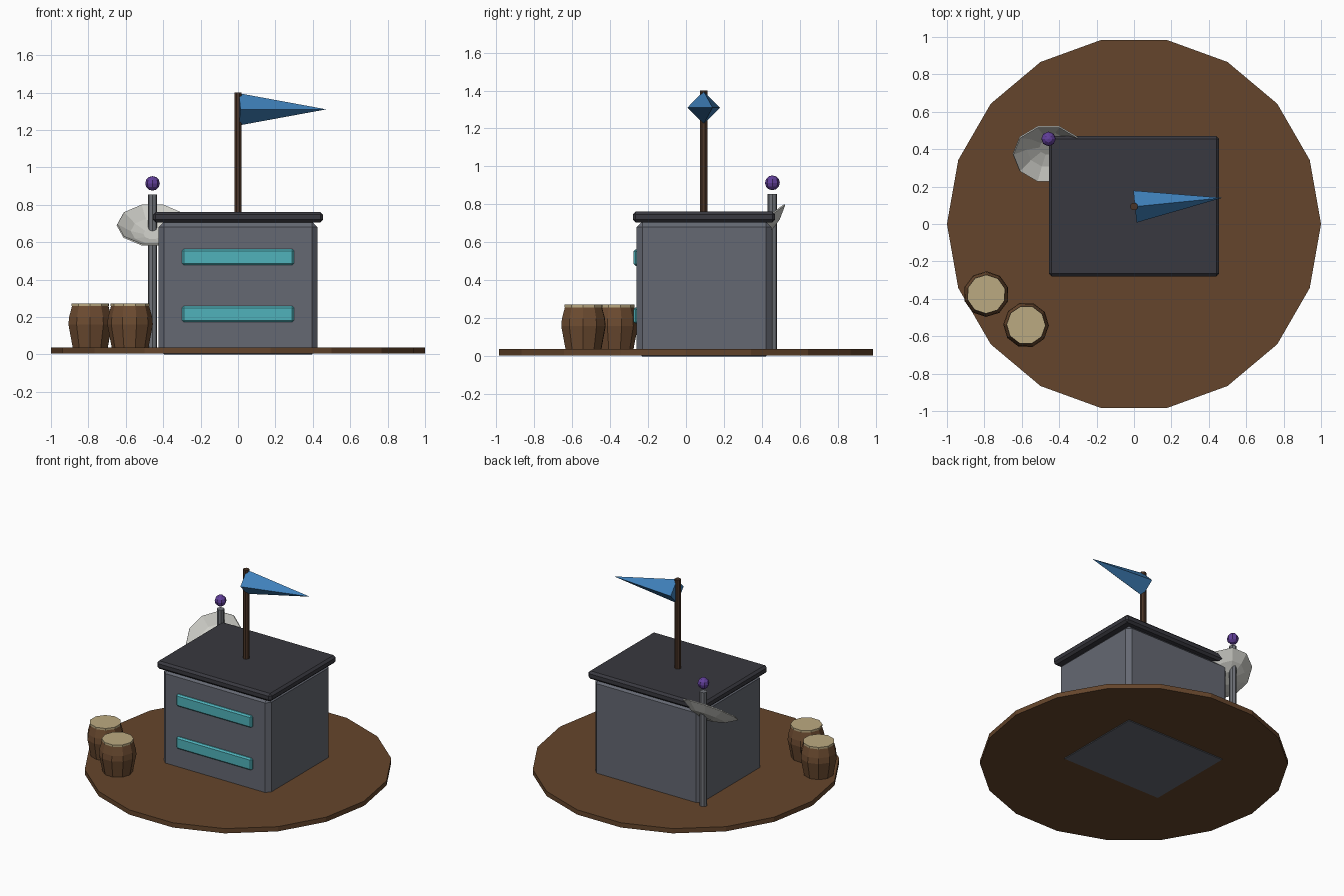
import bpy, bmesh, math
from mathutils import Matrix

if "Cube" in bpy.data.objects:
    bpy.data.objects.remove(bpy.data.objects["Cube"])


def mat(name, r, g, b):
    m = bpy.data.materials.new(name)
    m.diffuse_color = (r, g, b, 1)
    m.use_nodes = True
    m.node_tree.nodes["Principled BSDF"].inputs["Base Color"].default_value = m.diffuse_color
    return m


EARTH = mat("earth", 0.13, 0.06, 0.025)
WALL = mat("wall_grey", 0.13, 0.14, 0.17)
ROOF = mat("roof_dark", 0.04, 0.04, 0.05)
TEAL = mat("teal", 0.08, 0.45, 0.5)
WOOD = mat("dark_wood", 0.07, 0.035, 0.02)
BLUE = mat("flag_blue", 0.05, 0.22, 0.5)
STEEL = mat("steel", 0.16, 0.17, 0.19)
DISH = mat("dish_white", 0.62, 0.62, 0.58)
PURPLE = mat("purple", 0.12, 0.05, 0.32)
BARREL = mat("barrel_wood", 0.15, 0.07, 0.03)
LID = mat("lid_tan", 0.5, 0.4, 0.22)


def add(name, bm, material, matrix=Matrix()):
    bmesh.ops.recalc_face_normals(bm, faces=bm.faces)
    me = bpy.data.meshes.new(name)
    bm.to_mesh(me)
    bm.free()
    me.transform(matrix)
    me.materials.append(material)
    ob = bpy.data.objects.new(name, me)
    bpy.context.collection.objects.link(ob)
    return ob


def box(name, lo, hi, material, bevel):
    bm = bmesh.new()
    bmesh.ops.create_cube(bm, size=1)
    for v in bm.verts:
        v.co = [(a + b) / 2 + c * (b - a) for a, b, c in zip(lo, hi, v.co)]
    ob = add(name, bm, material)
    mod = ob.modifiers.new("bevel", "BEVEL")
    mod.width, mod.segments = bevel, 1
    return ob


def lathe(name, profile, sides, material, matrix=Matrix(), caps=True):
    """Stack rings of (radius, height), optionally closing both ends."""
    bm = bmesh.new()
    rings = [[bm.verts.new((r * math.cos(math.tau * i / sides),
                            r * math.sin(math.tau * i / sides), z))
              for i in range(sides)] for r, z in profile]
    for a, b in zip(rings, rings[1:]):
        for i in range(sides):
            j = (i + 1) % sides
            bm.faces.new((a[i], a[j], b[j], b[i]))
    bm.faces.new(rings[0])
    if caps:
        bm.faces.new(rings[-1])
    return add(name, bm, material, matrix)


move = Matrix.Translation

# Ground disc
lathe("ground_disc", [(1, 0.004), (1, 0.038)], 18, EARTH)

# Building with overhanging roof slab and front light strips
box("building_body", (-0.425, -0.26, 0), (0.425, 0.45, 0.71), WALL, 0.03)
box("roof_slab", (-0.455, -0.28, 0.705), (0.455, 0.47, 0.762), ROOF, 0.015)
for label, z in (("lower", 0.215), ("upper", 0.52)):
    box(label + "_window", (-0.3, -0.277, z - 0.043), (0.3, -0.24, z + 0.043), TEAL, 0.01)

# Flagpole and four-sided pennant
lathe("flagpole", [(0.021, 0.72), (0.021, 1.4)], 8, WOOD,
      move((0, 0.093, 0)) @ Matrix.Rotation(math.pi / 8, 4, "Z"))
bm = bmesh.new()
bmesh.ops.create_cone(bm, cap_ends=True, segments=4, radius1=0.086, radius2=0, depth=0.47)
add("pennant", bm, BLUE, move((0.005, 0.093, 1.31)) @ Matrix.Rotation(0.1, 4, "Z")
    @ Matrix.Rotation(math.pi / 2, 4, "Y") @ move((0, 0, 0.235)))

# Antenna mast with beacon
lathe("antenna_mast", [(0.025, 0.005), (0.025, 0.855)], 8, STEEL, move((-0.457, 0.455, 0)))
bm = bmesh.new()
bmesh.ops.create_uvsphere(bm, u_segments=8, v_segments=6, radius=0.039)
add("antenna_beacon", bm, PURPLE, move((-0.457, 0.455, 0.914)))

# Tilted shallow dish
dish = lathe("antenna_dish", [(0.05, -0.065), (0.12, -0.045), (0.192, 0)], 10, DISH,
             move((-0.457, 0.375, 0.69)) @ Matrix.Rotation(math.radians(36), 4, "X"), caps=False)
solid = dish.modifiers.new("thickness", "SOLIDIFY")
solid.thickness = 0.008

# Barrels with tan lids
for n, (x, y) in enumerate(((-0.79, -0.375), (-0.577, -0.54)), 1):
    at = move((x, y, 0)) @ Matrix.Rotation(0.3 * n, 4, "Z")
    lathe(f"barrel_{n}", [(0.097, 0.03), (0.122, 0.16), (0.118, 0.2), (0.1, 0.265)], 10, BARREL, at)
    lathe(f"barrel_lid_{n}", [(0.104, 0.258), (0.104, 0.272)], 10, LID, at)
